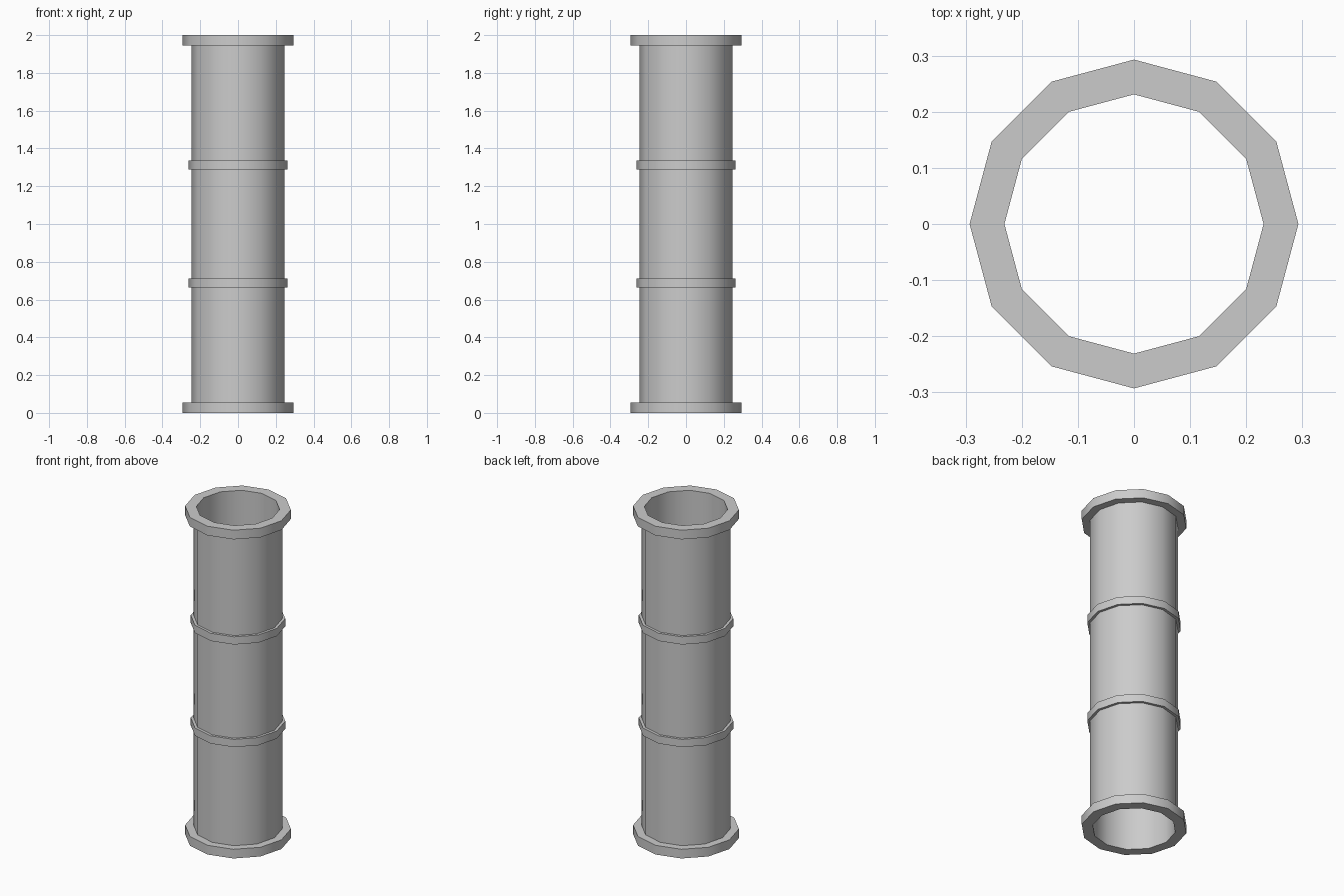
import bpy, bmesh, math

if "Cube" in bpy.data.objects:
    bpy.data.objects.remove(bpy.data.objects["Cube"])

SIDES = 12
R_IN, R_BODY, R_BAND, R_FLANGE = 0.231, 0.246, 0.262, 0.293


def lathe(name, profile):
    """Revolve a closed (radius, z) profile around z."""
    bm = bmesh.new()
    rings = []
    for i in range(SIDES):
        a = 2 * math.pi * i / SIDES
        rings.append([bm.verts.new((r * math.cos(a), r * math.sin(a), z))
                      for r, z in profile])
    n = len(profile)
    for i in range(SIDES):
        a, b = rings[i], rings[(i + 1) % SIDES]
        for j in range(n):
            k = (j + 1) % n
            bm.faces.new((a[j], b[j], b[k], a[k]))
    bmesh.ops.recalc_face_normals(bm, faces=bm.faces)
    mesh = bpy.data.meshes.new(name)
    bm.to_mesh(mesh)
    bm.free()
    obj = bpy.data.objects.new(name, mesh)
    bpy.context.collection.objects.link(obj)
    return obj


# Outer wall: end flange and raised band, mirrored about mid height
lower = [(R_FLANGE, 0), (R_FLANGE, 0.056), (R_BODY, 0.056),
         (R_BODY, 0.664), (R_BAND, 0.664), (R_BAND, 0.711), (R_BODY, 0.711)]
upper = [(r, 2 - z) for r, z in reversed(lower)]

# Straight inner bore closes the hollow section
pipe = lathe("pipe", [(R_IN, 0)] + lower + upper + [(R_IN, 2)])

# Smooth round the walls, crisp at the steps
bpy.context.view_layer.objects.active = pipe
pipe.select_set(True)
bpy.ops.object.shade_smooth_by_angle(angle=math.radians(40))
